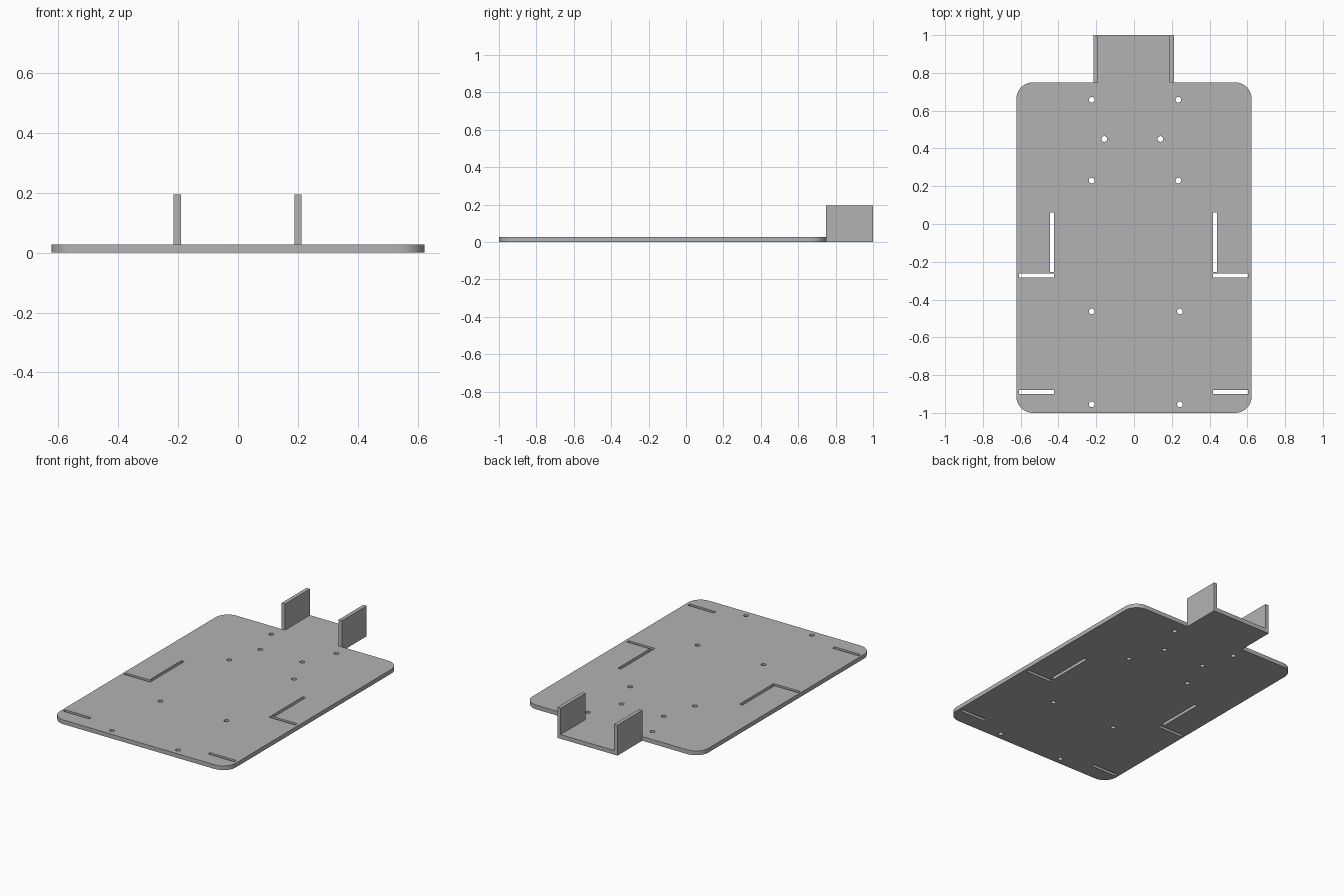
import bpy, bmesh, math

if "Cube" in bpy.data.objects:
    bpy.data.objects.remove(bpy.data.objects["Cube"])

grey = bpy.data.materials.new("plain grey")
grey.diffuse_color = (0.45, 0.45, 0.45, 1)
grey.use_nodes = True
grey.node_tree.nodes["Principled BSDF"].inputs["Base Color"].default_value = grey.diffuse_color

T = 0.027            # plate thickness
W, R = 0.623, 0.088  # half width, corner radius
SHOULDER = 0.75      # back edge of the wide plate
L, RT = -0.215, 0.212  # tongue sides


def arc(cx, cy, r, a0, a1, n):
    return [(cx + r * math.cos(math.radians(a0 + (a1 - a0) * i / n)),
             cy + r * math.sin(math.radians(a0 + (a1 - a0) * i / n))) for i in range(n + 1)]


def rect(x0, x1, y0, y1):
    return [(x0, y0), (x1, y0), (x1, y1), (x0, y1)]


# Plate outline: rounded rectangle with a tongue at the back
outline = (arc(-W + R, -1 + R, R, 180, 270, 10) + arc(W - R, -1 + R, R, 270, 360, 10)
           + arc(W - R, SHOULDER - R, R, 0, 90, 10)
           + [(RT, SHOULDER), (RT, 1), (L, 1), (L, SHOULDER)]
           + arc(-W + R, SHOULDER - R, R, 90, 180, 10))
loops = [outline]

# Screw holes in pairs: left x, right x, y
for xl, xr, y in [(-0.224, 0.235, 0.658), (-0.157, 0.14, 0.45), (-0.224, 0.235, 0.23),
                  (-0.224, 0.243, -0.463), (-0.224, 0.243, -0.955)]:
    for x in (xl, xr):
        loops.append(arc(x, y, 0.015, 0, 345, 23))

# Slots beside the wheels
for x0, x1 in [(-0.61, -0.423), (0.418, 0.603)]:
    for y in (-0.273, -0.889):
        loops.append(rect(x0, x1, y - 0.0105, y + 0.0105))
for x in (-0.4335, 0.4285):
    loops.append(rect(x - 0.0105, x + 0.0105, -0.254, 0.061))

# Filled and extruded plate
curve = bpy.data.curves.new("base_plate", 'CURVE')
curve.dimensions = '2D'
curve.fill_mode = 'BOTH'
curve.extrude = T / 2
for pts in loops:
    s = curve.splines.new('POLY')
    s.points.add(len(pts) - 1)
    for p, (x, y) in zip(s.points, pts):
        p.co = (x, y, 0, 1)
    s.use_cyclic_u = True
plate = bpy.data.objects.new("base_plate", curve)
plate.location.z = T / 2
bpy.context.collection.objects.link(plate)
bpy.context.view_layer.objects.active = plate
plate.select_set(True)
bpy.ops.object.convert(target='MESH')
plate = bpy.context.object
bm = bmesh.new()
bm.from_mesh(plate.data)
bmesh.ops.remove_doubles(bm, verts=bm.verts, dist=1e-5)
bmesh.ops.recalc_face_normals(bm, faces=bm.faces)
bm.to_mesh(plate.data)
bm.free()
plate.data.materials.clear()
plate.data.materials.append(grey)
bpy.ops.object.shade_smooth_by_angle(angle=math.radians(30))

# Upright walls on the tongue
for name, x0, x1 in [("left_wall", L, L + 0.024), ("right_wall", RT - 0.024, RT)]:
    z0, z1, y0, y1 = T, 0.195, SHOULDER - 0.002, 1
    bpy.ops.mesh.primitive_cube_add(size=1, location=((x0 + x1) / 2, (y0 + y1) / 2, (z0 + z1) / 2))
    wall = bpy.context.object
    wall.name = name
    wall.scale = (x1 - x0, y1 - y0, z1 - z0)
    bpy.ops.object.transform_apply(location=False, rotation=False, scale=True)
    wall.data.materials.append(grey)
